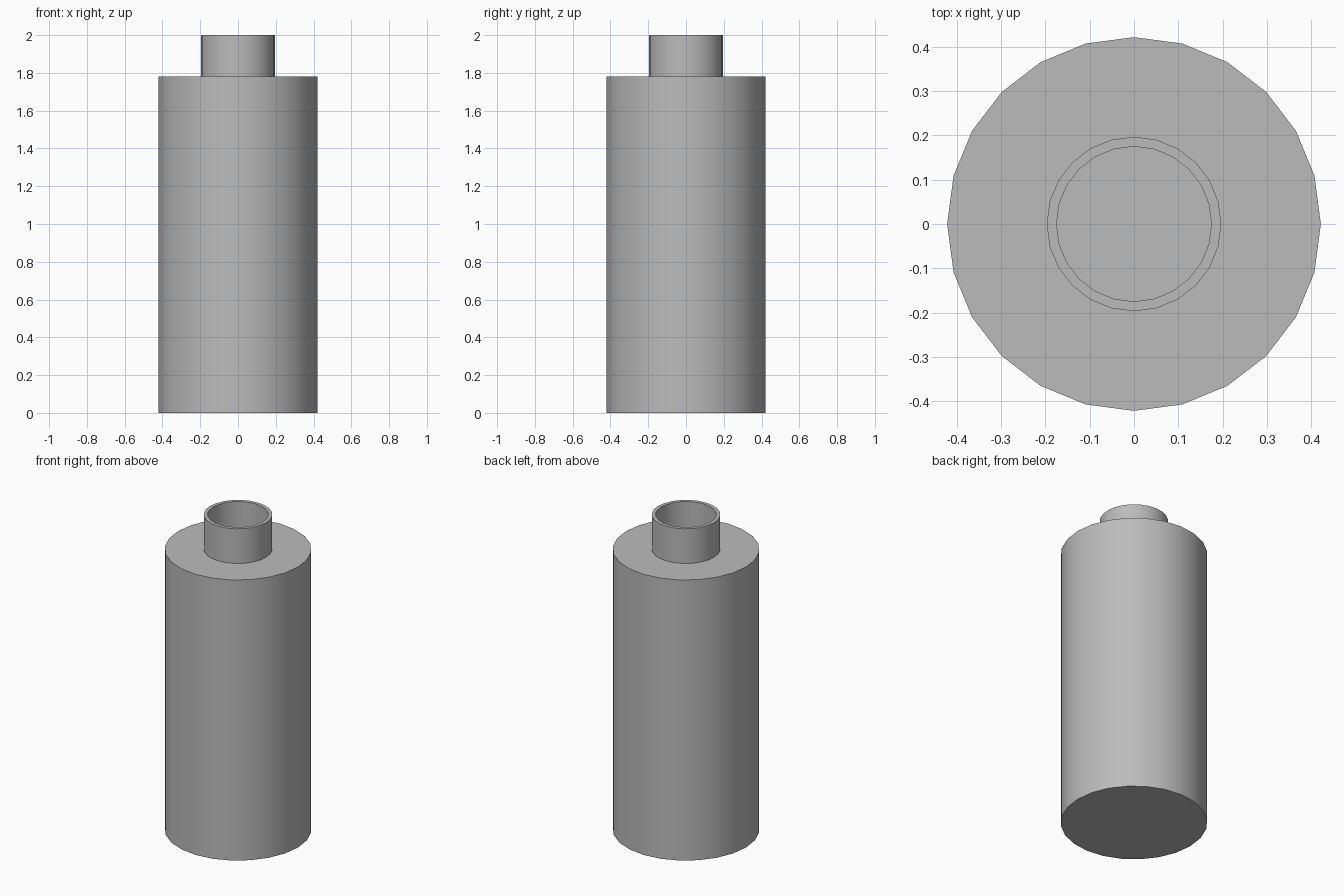
import bpy
import bmesh
from math import cos, sin, tau, radians

cube = bpy.data.objects.get("Cube")
if cube:
    bpy.data.objects.remove(cube, do_unlink=True)

SIDES = 24
BODY_R, NECK_R = 0.422, 0.197
SHOULDER_Z, TOP_Z = 1.78, 2.0
WALL = 0.022

grey = bpy.data.materials.new("plain_grey")
grey.use_nodes = True
grey.diffuse_color = (0.5, 0.5, 0.5, 1)
grey.node_tree.nodes["Principled BSDF"].inputs["Base Color"].default_value = (0.5, 0.5, 0.5, 1)


def lathe(name, profile):
    """Turn an (r, z) profile about z and close both ends with flat discs."""
    bm = bmesh.new()
    rings = [[bm.verts.new((r * cos(tau * i / SIDES), r * sin(tau * i / SIDES), z))
              for i in range(SIDES)] for r, z in profile]
    for low, high in zip(rings, rings[1:]):
        for i in range(SIDES):
            j = (i + 1) % SIDES
            bm.faces.new((low[i], low[j], high[j], high[i]))
    bm.faces.new(rings[0][::-1])
    bm.faces.new(rings[-1])
    bmesh.ops.recalc_face_normals(bm, faces=bm.faces)
    mesh = bpy.data.meshes.new(name)
    bm.to_mesh(mesh)
    bm.free()
    mesh.materials.append(grey)
    obj = bpy.data.objects.new(name, mesh)
    bpy.context.collection.objects.link(obj)
    return obj


# Outer shell, neck lip and hollow inside in one continuous profile
bottle = lathe("bottle", [
    (BODY_R, 0),
    (BODY_R, SHOULDER_Z),
    (NECK_R, SHOULDER_Z),
    (NECK_R, TOP_Z),
    (NECK_R - WALL, TOP_Z),
    (NECK_R - WALL, SHOULDER_Z - WALL),
    (BODY_R - WALL, SHOULDER_Z - WALL),
    (BODY_R - WALL, WALL),
])

# Round walls smooth, rims and shoulder crisp
bpy.ops.object.select_all(action="DESELECT")
bottle.select_set(True)
bpy.context.view_layer.objects.active = bottle
bpy.ops.object.shade_smooth_by_angle(angle=radians(40))
